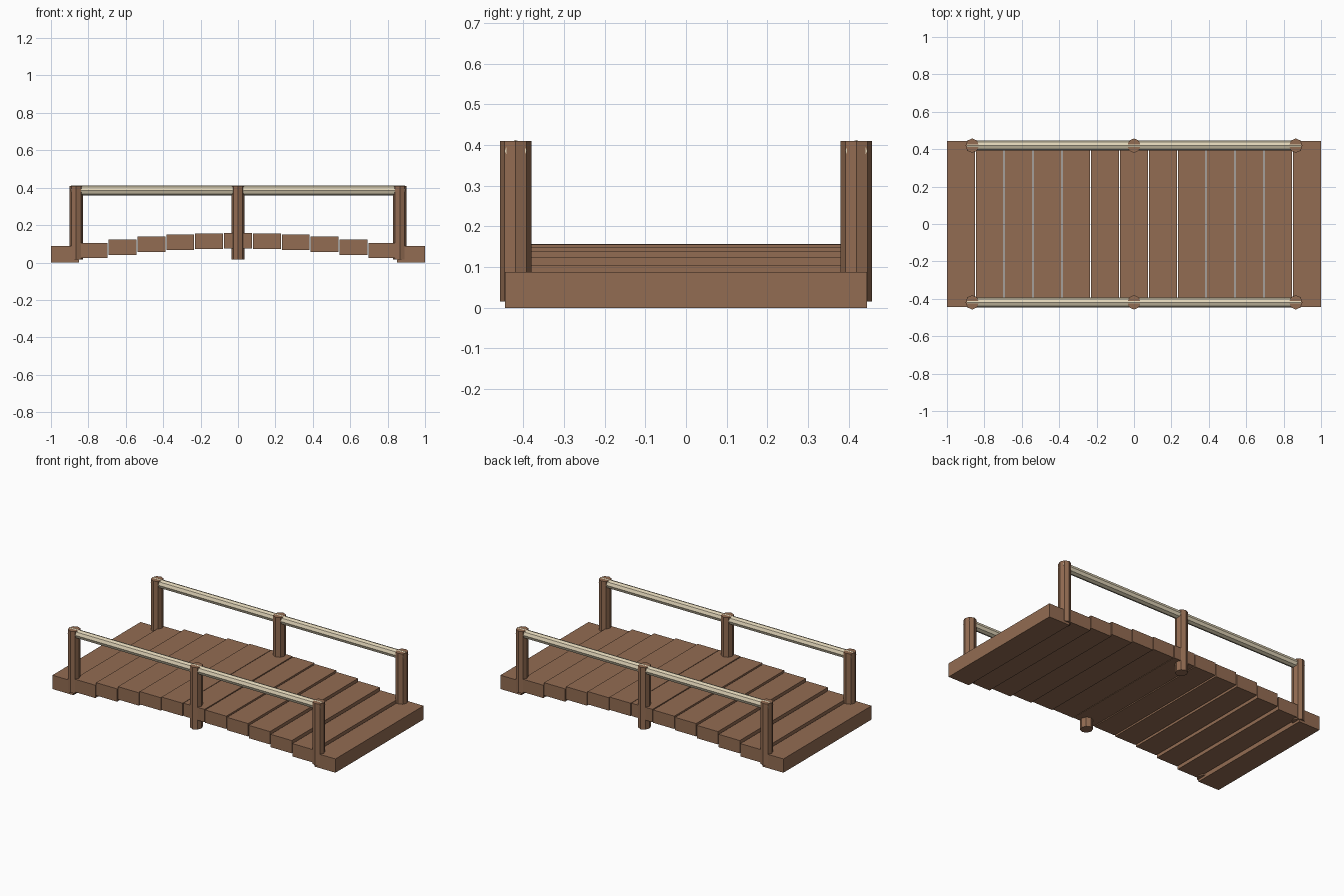
import bpy, math
from mathutils import Matrix

if "Cube" in bpy.data.objects:
    bpy.data.objects.remove(bpy.data.objects["Cube"])


def material(name, color):
    m = bpy.data.materials.new(name)
    m.diffuse_color = color
    m.use_nodes = True
    m.node_tree.nodes["Principled BSDF"].inputs["Base Color"].default_value = m.diffuse_color
    return m


wood = material("brown_wood", (0.29, 0.15, 0.085, 1))
pale = material("pale_wood", (0.74, 0.65, 0.47, 1))


def box(name, x0, x1, half_y, z0, z1):
    bpy.ops.mesh.primitive_cube_add(size=1)
    o = bpy.context.object
    o.name = name
    o.data.transform(Matrix.Diagonal((x1 - x0, 2 * half_y, z1 - z0, 1)))
    o.location = ((x0 + x1) / 2, 0, (z0 + z1) / 2)
    o.data.materials.append(wood)


def octagon(name, radius, depth, loc, mat, axis="Z", squash=1.0):
    bpy.ops.mesh.primitive_cylinder_add(vertices=8, radius=radius, depth=depth)
    o = bpy.context.object
    o.name = name
    o.data.transform(Matrix.Diagonal((squash, 1, 1, 1)))
    if axis == "X":
        o.data.transform(Matrix.Rotation(math.pi / 2, 4, "Y"))
    o.location = loc
    o.data.materials.append(mat)


# Deck: stepped planks forming a shallow arch, thicker end boards on the ground
PITCH, WIDTH = 0.1543, 0.149
tops = [0.157, 0.155, 0.149, 0.139, 0.123, 0.105, 0.088]
for i in range(-6, 7):
    top = tops[abs(i)]
    end = abs(i) == 6
    x = i * PITCH
    box("end_board" if end else "deck_plank", x - WIDTH / 2, x + WIDTH / 2,
        0.445, 0 if end else top - 0.082, top)

# Handrails on both sides, each carried by three eight-sided posts
for y in (-0.419, 0.419):
    for x in (-0.865, 0, 0.865):
        octagon("rail_post", 0.0385, 0.395, (x, y, 0.2125), wood, squash=0.93)
    octagon("handrail", 0.0265, 1.784, (0, y, 0.386), pale, axis="X")
